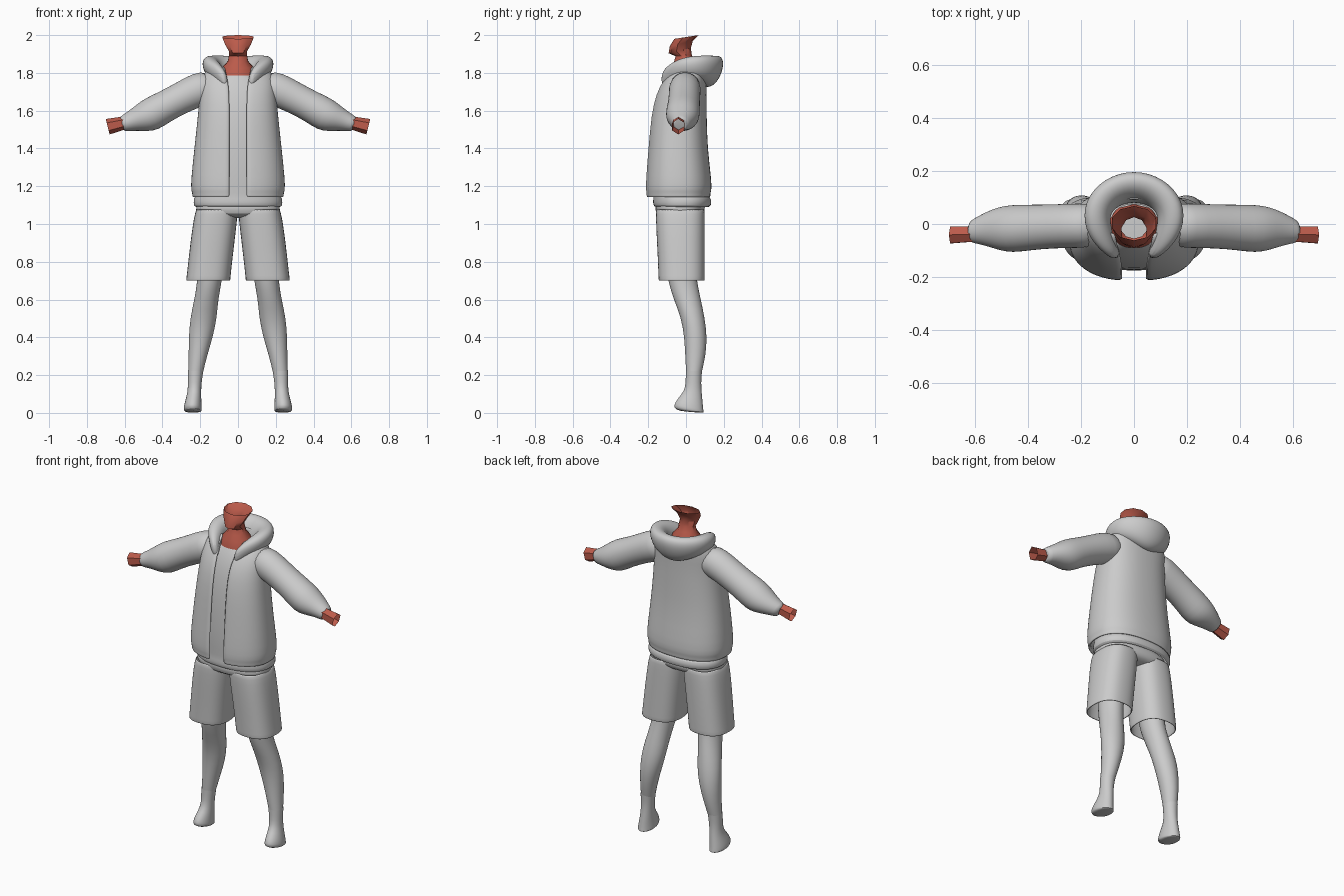
import bpy, bmesh, math
from mathutils import Vector


def material(name, rgb):
    m = bpy.data.materials.new(name)
    m.diffuse_color = (*rgb, 1)
    return m


CLOTH = material("grey cloth", (0.6, 0.6, 0.6))
SKIN = material("terracotta skin", (0.5, 0.105, 0.07))


def spow(v, p):
    return math.copysign(abs(v) ** p, v)


def ring(c, u, v, n=2.0, seg=24, gap=0.0):
    """Superellipse around c, starting at -v; gap leaves an opening there."""
    c, u, v = Vector(c), Vector(u), Vector(v)
    if gap:
        t0 = math.asin((gap / u.length) ** (n / 2))
        ts = [t0 + (2 * math.pi - 2 * t0) * i / seg for i in range(seg + 1)]
    else:
        ts = [2 * math.pi * i / seg for i in range(seg)]
    return [c + u * spow(math.sin(t), 2 / n) - v * spow(math.cos(t), 2 / n) for t in ts]


def level(cx, rx, y0, y1, z, dz=0.0, **kw):
    """Horizontal ring from y0 (front) to y1 (back); dz raises the back."""
    return ring((cx, (y0 + y1) / 2, z), (rx, 0, 0), (0, (y1 - y0) / 2, dz), **kw)


def loft(name, rings, mat, closed=True, caps=(False, False), subsurf=1, thick=0.0, angle=50):
    bm = bmesh.new()
    rows = [[bm.verts.new(p) for p in r] for r in rings]
    n = len(rows[0])
    for a, b in zip(rows, rows[1:]):
        for i in range(n if closed else n - 1):
            j = (i + 1) % n
            bm.faces.new((a[i], a[j], b[j], b[i]))
    for flag, row in zip(caps, (rows[0], rows[-1])):
        if flag:
            bm.faces.new(row)
    bmesh.ops.recalc_face_normals(bm, faces=bm.faces)
    # make sure the shell faces outwards
    axis = [sum(r, Vector()) / n for r in rings]
    out = 0
    for f in bm.faces:
        c = f.calc_center_median()
        near = min(axis, key=lambda p: (p - c).length)
        out += (c - near).dot(f.normal) * f.calc_area()
    if out < 0:
        bmesh.ops.reverse_faces(bm, faces=bm.faces)
    me = bpy.data.meshes.new(name)
    bm.to_mesh(me)
    bm.free()
    ob = bpy.data.objects.new(name, me)
    bpy.context.collection.objects.link(ob)
    me.materials.append(mat)
    if thick:
        m = ob.modifiers.new("thickness", 'SOLIDIFY')
        m.thickness = thick
        m.offset = -1
    bpy.ops.object.select_all(action='DESELECT')
    ob.select_set(True)
    bpy.context.view_layer.objects.active = ob
    bpy.ops.object.shade_smooth_by_angle(angle=math.radians(angle))
    if subsurf:
        m = ob.modifiers.new("smooth", 'SUBSURF')
        m.levels = m.render_levels = subsurf
    return ob


# open jacket: half width, front y, back y, height, half opening
jacket = [
    (.238, -.208, .125, 1.14, .045), (.243, -.213, .130, 1.145, .045),
    (.243, -.213, .130, 1.165, .045), (.250, -.217, .136, 1.18, .045),
    (.249, -.216, .135, 1.24, .045), (.232, -.203, .114, 1.40, .045),
    (.212, -.188, .110, 1.58, .045), (.203, -.162, .108, 1.69, .046),
    (.200, -.128, .110, 1.755, .052), (.178, -.090, .110, 1.81, .065),
    (.130, -.050, .105, 1.84, .070)]
loft("jacket_body", [level(0, w, a, b, z, n=2.4, seg=32, gap=g) for w, a, b, z, g in jacket],
     CLOTH, closed=False, thick=.016)

# shirt under the jacket, with a rolled band at the bottom
shirt = [
    (.222, -.160, .120, 1.09), (.235, -.173, .133, 1.097), (.236, -.175, .135, 1.115),
    (.235, -.174, .134, 1.135), (.222, -.172, .112, 1.15), (.222, -.178, .108, 1.25),
    (.210, -.174, .092, 1.42), (.190, -.160, .088, 1.58), (.180, -.136, .086, 1.69),
    (.150, -.108, .085, 1.755), (.090, -.090, .075, 1.785)]
loft("shirt", [level(0, w, a, b, z, n=2.3, seg=32) for w, a, b, z in shirt], CLOTH)

# hood lying on the shoulders: x, y, z, half thickness, half height, outward lean
half = [(.062, -.128, 1.755, .016, .045, .1), (.100, -.080, 1.80, .035, .050, .2),
        (.140, -.010, 1.83, .050, .055, .2), (.140, .065, 1.832, .055, .062, .25),
        (.082, .125, 1.815, .055, .078, .3)]
back = [(0, .145, 1.805, .055, .088, .32)]
path = half + back + [(-h[0], *h[1:]) for h in reversed(half)]
hood = []
for i, (x, y, z, r, h, lean) in enumerate(path):
    a, b = path[max(i - 1, 0)], path[min(i + 1, len(path) - 1)]
    out = Vector((b[1] - a[1], a[0] - b[0], 0)).normalized()
    if out.dot(Vector((x, y - .02, 0))) < 0:
        out = -out
    hood.append(ring((x, y, z), out * r, Vector((0, 0, h)) + out * h * lean, n=2.2, seg=14))
loft("hood", hood, CLOTH, caps=(True, True), subsurf=2)

# head stump, neck and upper chest: half width, front y, back y, mid height, back rise
neck = [
    (.110, -.095, .075, 1.755, 0), (.098, -.088, .070, 1.79, 0), (.085, -.080, .060, 1.83, .005),
    (.056, -.064, .040, 1.862, .005), (.050, -.055, .030, 1.893, .005),
    (.050, -.092, .026, 1.918, .014), (.072, -.086, .036, 1.955, .014),
    (.087, -.062, .068, 1.99, .010)]
loft("neck_and_jaw", [level(0, w, a, b, z, dz=d, seg=10) for w, a, b, z, d in neck],
     SKIN, subsurf=0, angle=35)

# shorts waist
loft("shorts_waist", [level(0, w, a, b, z, n=2.5) for w, a, b, z in (
    (.150, -.120, .070, 1.03), (.226, -.162, .100, 1.055), (.224, -.164, .101, 1.09),
    (.215, -.160, .100, 1.13))], CLOTH, caps=(True, True))

sleeve = [(.12, 1.735, .085, -.085, .075), (.20, 1.717, .092, -.092, .080),
          (.30, 1.668, .084, -.092, .075), (.39, 1.620, .084, -.100, .074),
          (.46, 1.580, .092, -.110, .074), (.51, 1.560, .076, -.100, .066),
          (.56, 1.545, .056, -.082, .045), (.605, 1.530, .043, -.073, .020),
          (.620, 1.525, .038, -.068, .010)]
wrist = [(.58, 1.540, .034, -.070, -.006), (.62, 1.531, .036, -.072, -.006),
         (.690, 1.515, .042, -.078, -.004)]
shorts = [(.158, .118, -.146, .100, .70), (.157, .117, -.146, .100, .71),
          (.145, .117, -.150, .100, .82), (.132, .117, -.156, .100, .93),
          (.119, .116, -.160, .100, 1.03), (.112, .110, -.160, .099, 1.08)]
leg = [(.145, .070, -.105, .055, .78), (.150, .066, -.098, .058, .70),
       (.168, .064, -.066, .080, .60), (.183, .072, -.026, .101, .50),
       (.197, .065, -.010, .113, .40), (.213, .049, -.005, .105, .30),
       (.225, .040, .000, .083, .21)]
foot = [(.225, .042, -.002, .086, .222, 0), (.229, .037, -.002, .080, .16, 0),
        (.231, .036, -.010, .084, .11, -.004), (.237, .044, -.046, .090, .062, -.014),
        (.240, .049, -.066, .094, .026, -.016), (.239, .048, -.062, .096, .012, -.010),
        (.238, .040, -.030, .090, .004, -.004)]

for side, s in (("left", 1), ("right", -1)):
    def tube(stations, lean, **kw):
        return [ring((s * x, (a + b) / 2, z), (0, (b - a) / 2, 0),
                     (s * h * lean, 0, h * math.sqrt(1 - lean * lean)), **kw)
                for x, z, h, a, b in stations]

    # arms
    loft(side + "_sleeve", tube(sleeve, .4, seg=20), CLOTH, caps=(True, True))
    loft(side + "_wrist", tube(wrist, .24, seg=6), SKIN, subsurf=0, angle=30)
    # legs
    loft(side + "_shorts_leg", [level(s * x, w, a, b, z, n=2.5) for x, w, a, b, z in shorts],
         CLOTH, thick=.008)
    loft(side + "_leg", [level(s * x, w, a, b, z, seg=16) for x, w, a, b, z in leg], CLOTH)
    loft(side + "_foot", [level(s * x, w, a, b, z, dz=d, seg=16) for x, w, a, b, z, d in foot],
         CLOTH, caps=(False, True))
